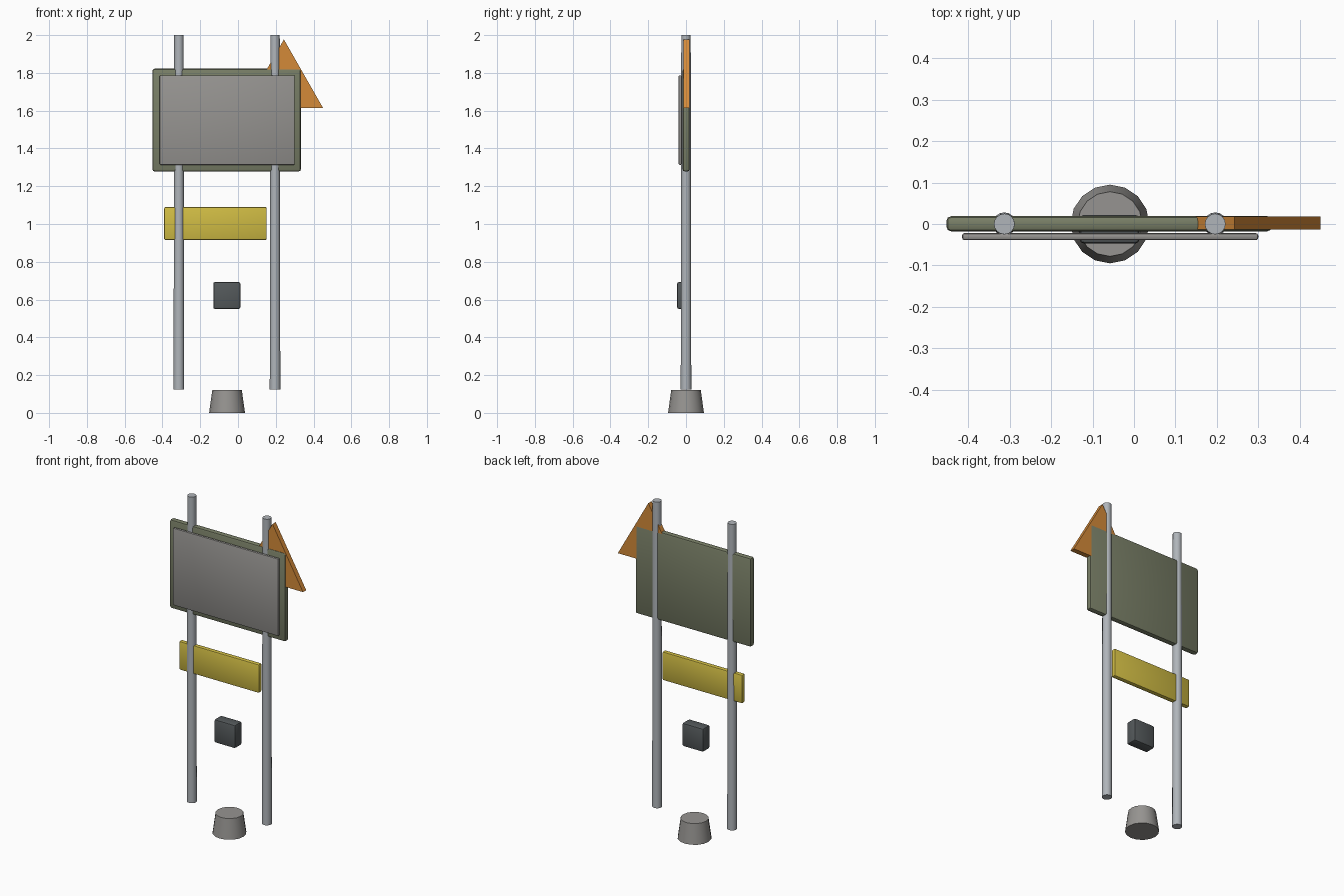
import bpy, bmesh, math

if "Cube" in bpy.data.objects:
    bpy.data.objects.remove(bpy.data.objects["Cube"])


def mat(name, r, g, b):
    # sRGB 0-255 to linear
    m = bpy.data.materials.new(name)
    lin = [((c / 255 + 0.055) / 1.055) ** 2.4 for c in (r, g, b)]
    m.diffuse_color = (*lin, 1)
    m.use_nodes = True
    m.node_tree.nodes["Principled BSDF"].inputs["Base Color"].default_value = m.diffuse_color
    return m


STEEL = mat("galvanised steel", 176, 181, 186)
GREY = mat("concrete grey", 150, 148, 145)
GREEN = mat("olive green", 120, 126, 102)
YELLOW = mat("sign yellow", 208, 188, 68)
DARK = mat("dark grey", 84, 89, 91)
ORANGE = mat("warning orange", 212, 138, 57)


def finish(name, bm, material):
    bmesh.ops.recalc_face_normals(bm, faces=bm.faces)
    me = bpy.data.meshes.new(name)
    bm.to_mesh(me)
    bm.free()
    me.materials.append(material)
    ob = bpy.data.objects.new(name, me)
    bpy.context.collection.objects.link(ob)
    bpy.context.view_layer.objects.active = ob
    ob.select_set(True)
    bpy.ops.object.shade_smooth_by_angle(angle=math.radians(35))
    ob.select_set(False)
    return ob


def box(name, x, y, z, material, bevel):
    bm = bmesh.new()
    bmesh.ops.create_cube(bm, size=1)
    for v in bm.verts:
        v.co = [(lo + hi) / 2 + c * (hi - lo) for c, (lo, hi) in zip(v.co, (x, y, z))]
    bmesh.ops.bevel(bm, geom=bm.edges[:], offset=bevel, segments=2,
                    profile=0.5, affect='EDGES')
    return finish(name, bm, material)


def cone(name, x, z0, z1, r0, r1, sides, material):
    bm = bmesh.new()
    bmesh.ops.create_cone(bm, cap_ends=True, segments=sides,
                          radius1=r0, radius2=r1, depth=z1 - z0)
    bmesh.ops.translate(bm, vec=(x, 0, (z0 + z1) / 2), verts=bm.verts)
    return finish(name, bm, material)


# Footing and the two tapered poles
cone("footing", -0.058, 0, 0.122, 0.095, 0.078, 16, GREY)
for side, x in (("left", -0.313), ("right", 0.196)):
    cone(side + "_pole", x, 0.125, 2.0, 0.028, 0.025, 16, STEEL)

# Boards and control box
box("backing_board", (-0.453, 0.333), (-0.018, 0.019), (1.278, 1.822), GREEN, 0.012)
box("display_panel", (-0.415, 0.300), (-0.039, -0.022), (1.313, 1.787), GREY, 0.006)
box("lower_sign", (-0.391, 0.152), (-0.015, 0.015), (0.915, 1.09), YELLOW, 0.008)
box("control_box", (-0.131, 0.013), (-0.047, 0.022), (0.55, 0.693), DARK, 0.010)

# Triangular warning plate
bm = bmesh.new()
pts = [(0.036, 1.615), (0.450, 1.615), (0.243, 1.977)]
face = bm.faces.new([bm.verts.new((x, -0.013, z)) for x, z in pts])
ext = bmesh.ops.extrude_face_region(bm, geom=[face])
bmesh.ops.translate(bm, vec=(0, 0.031, 0),
                    verts=[g for g in ext["geom"] if isinstance(g, bmesh.types.BMVert)])
finish("warning_triangle", bm, ORANGE)
